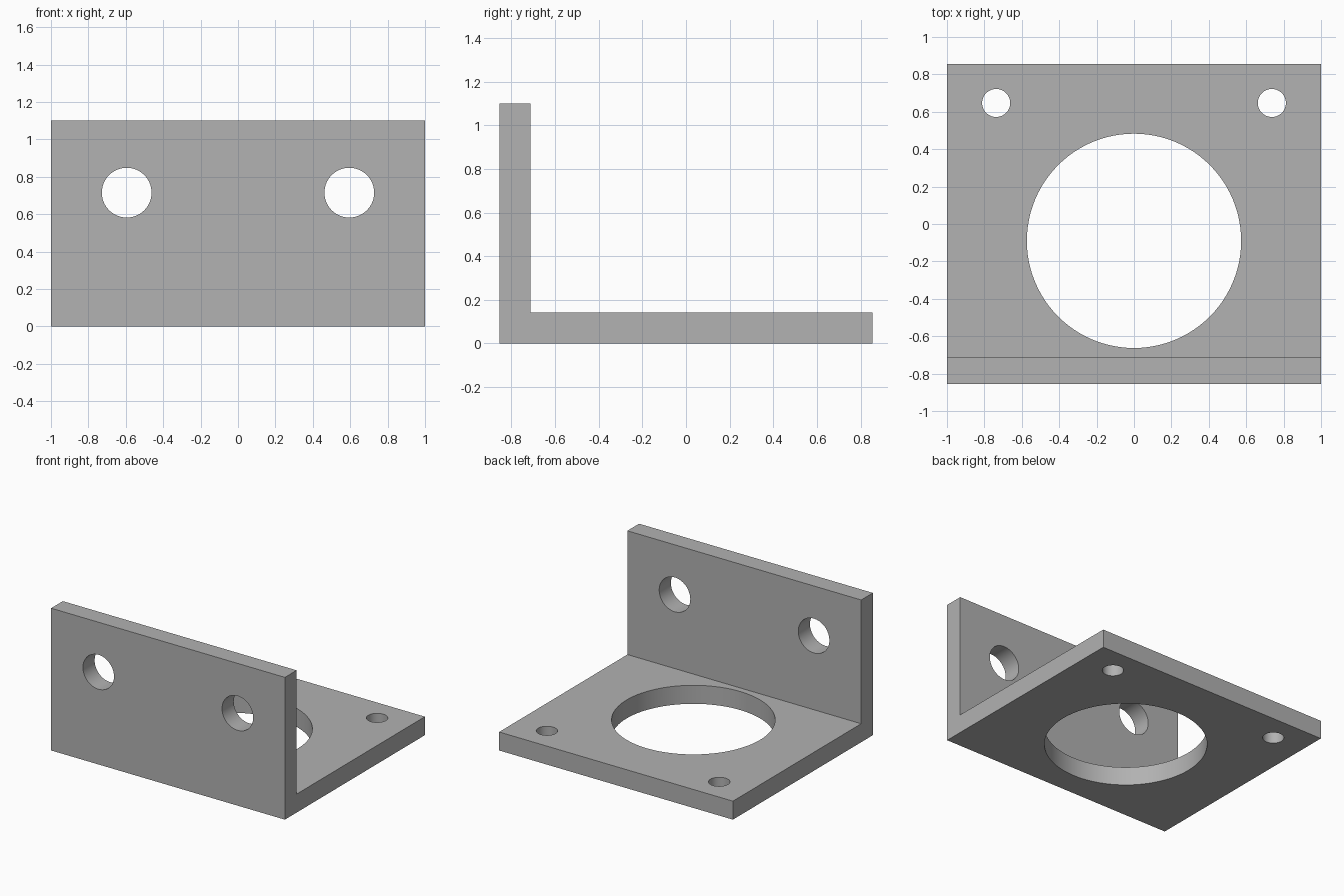
import bpy, bmesh
from math import radians
from mathutils import Vector

cube = bpy.data.objects.get("Cube")
if cube:
    bpy.data.objects.remove(cube, do_unlink=True)

WIDTH, DEPTH, HEIGHT, THICK = 2.0, 1.71, 1.1, 0.143

grey = bpy.data.materials.new("plain_grey")
grey.use_nodes = True
colour = (0.445, 0.445, 0.445, 1)
grey.diffuse_color = colour
grey.node_tree.nodes["Principled BSDF"].inputs["Base Color"].default_value = colour

# Angle bracket: L profile extruded across the width
front, back = -DEPTH / 2, DEPTH / 2
profile = [(front, 0), (back, 0), (back, THICK), (front + THICK, THICK),
           (front + THICK, HEIGHT), (front, HEIGHT)]
bm = bmesh.new()
face = bm.faces.new([bm.verts.new((-WIDTH / 2, y, z)) for y, z in profile])
extruded = bmesh.ops.extrude_face_region(bm, geom=[face])["geom"]
bmesh.ops.translate(bm, vec=Vector((WIDTH, 0, 0)),
                    verts=[v for v in extruded if isinstance(v, bmesh.types.BMVert)])
bmesh.ops.recalc_face_normals(bm, faces=bm.faces)
mesh = bpy.data.meshes.new("angle_bracket")
bm.to_mesh(mesh)
bm.free()
mesh.materials.append(grey)
bracket = bpy.data.objects.new("angle_bracket", mesh)
bpy.context.collection.objects.link(bracket)


def drill(name, centre, radius, sides, tilt=0):
    """Cut a round through hole in the bracket."""
    bpy.ops.mesh.primitive_cylinder_add(vertices=sides, radius=radius, depth=THICK * 3,
                                        location=centre, rotation=(tilt, 0, 0))
    cutter = bpy.context.object
    cutter.name = name
    cutter.hide_render = True
    cutter.data.materials.append(grey)
    bpy.ops.object.select_all(action="DESELECT")
    bracket.select_set(True)
    bpy.context.view_layer.objects.active = bracket
    mod = bracket.modifiers.new(name, "BOOLEAN")
    mod.operation, mod.solver, mod.object = "DIFFERENCE", "EXACT", cutter
    bpy.ops.object.modifier_apply(modifier=mod.name)
    bpy.data.objects.remove(cutter, do_unlink=True)


# Large centre opening, then mirrored bolt holes in base and wall
drill("centre_opening", (0, -0.09, THICK / 2), 0.573, 96)
for side in (-1, 1):
    drill("base_hole", (side * 0.737, 0.647, THICK / 2), 0.075, 48)
    drill("wall_hole", (side * 0.595, front + THICK / 2, 0.715), 0.133, 64, radians(90))

# Smooth hole walls, crisp plate edges
bpy.ops.object.shade_smooth_by_angle(angle=radians(30))
